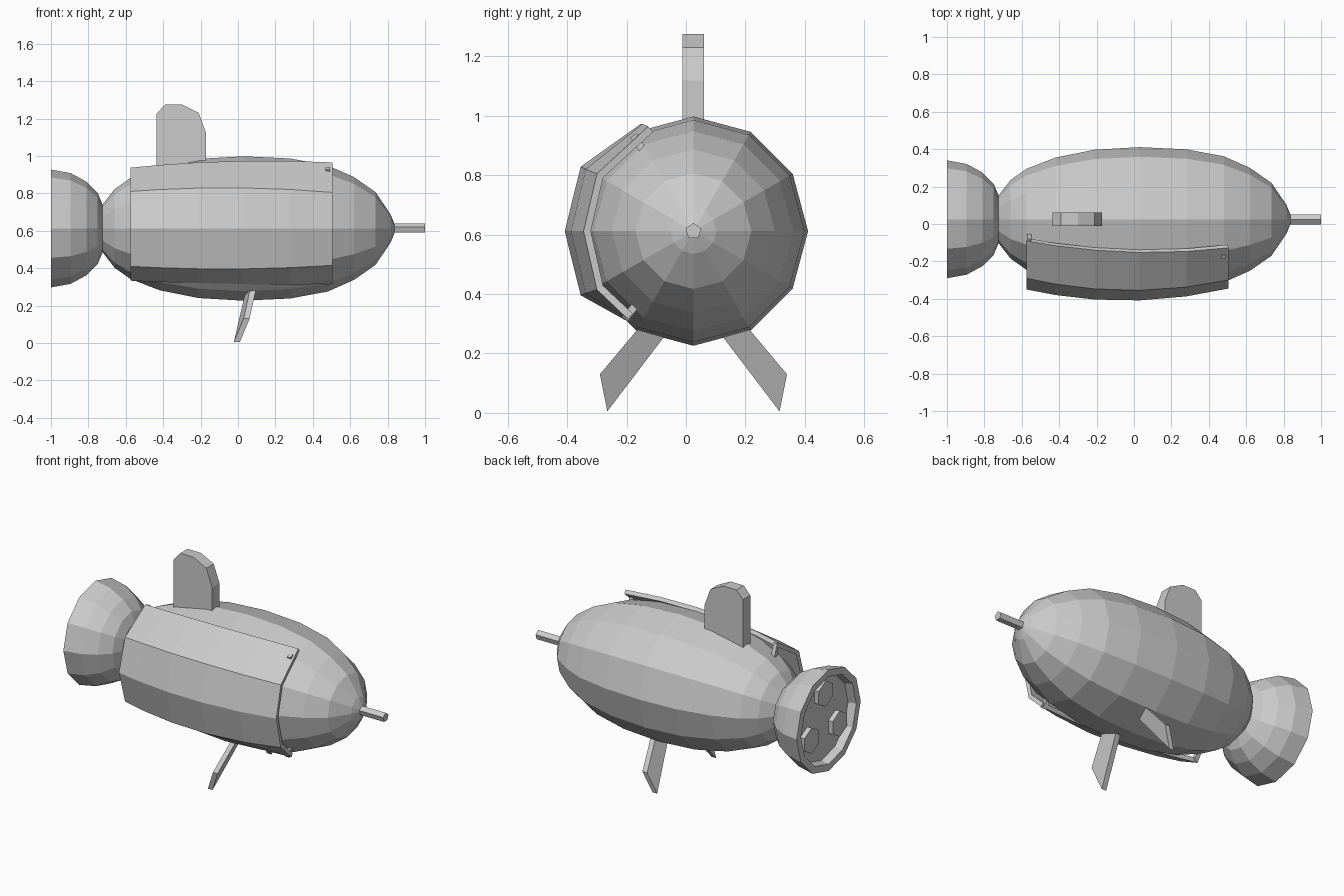
import bpy, bmesh
from math import sin, cos, tau, radians
from mathutils import Vector, Matrix

if "Cube" in bpy.data.objects:
    bpy.data.objects.remove(bpy.data.objects["Cube"])

YC, ZC = 0.025, 0.612          # main axis of the hull, running along x

grey = bpy.data.materials.new("hull grey")
grey.use_nodes = True
grey.diffuse_color = (0.6, 0.6, 0.6, 1)
grey.node_tree.nodes["Principled BSDF"].inputs["Base Color"].default_value = (0.6, 0.6, 0.6, 1)


def finish(name, bm):
    bmesh.ops.recalc_face_normals(bm, faces=bm.faces)
    mesh = bpy.data.meshes.new(name)
    bm.to_mesh(mesh)
    bm.free()
    mesh.materials.append(grey)
    obj = bpy.data.objects.new(name, mesh)
    bpy.context.collection.objects.link(obj)
    return obj


def lathe(name, profile, sides, y=YC, z=ZC, turn=90):
    """Faceted solid turned about the x direction from (x, radius) pairs."""
    bm = bmesh.new()
    rings = []
    for x, r in profile:
        angles = [radians(turn) + tau * i / sides for i in range(sides)]
        rings.append([bm.verts.new((x, y + r * cos(a), z + r * sin(a))) for a in angles])
    for a, b in zip(rings, rings[1:]):
        for i in range(sides):
            j = (i + 1) % sides
            bm.faces.new((a[i], a[j], b[j], b[i]))
    bm.faces.new(rings[0])
    bm.faces.new(rings[-1])
    return finish(name, bm)


def plate(name, points, offset):
    """Flat outline pushed along an offset to give it thickness."""
    bm = bmesh.new()
    face = bm.faces.new([bm.verts.new(p) for p in points])
    out = bmesh.ops.extrude_face_region(bm, geom=[face])["geom"]
    moved = [v for v in out if isinstance(v, bmesh.types.BMVert)]
    bmesh.ops.translate(bm, verts=moved, vec=offset)
    return finish(name, bm)


# Hull
lathe("hull", [(-0.73, 0.12), (-0.66, 0.21), (-0.575, 0.27), (-0.42, 0.33), (-0.21, 0.372),
               (0.03, 0.386), (0.28, 0.374), (0.48, 0.337), (0.62, 0.275), (0.735, 0.195),
               (0.815, 0.077), (0.842, 0.012)], 12)

# Exhaust bell with recessed floor
lathe("exhaust_bell", [(-0.71, 0.10), (-0.725, 0.13), (-0.75, 0.19), (-0.81, 0.25), (-0.895, 0.296),
                       (-1.0, 0.315), (-1.0, 0.272), (-0.95, 0.262)], 12)

# Three hexagonal thrusters inside the bell
for i in range(3):
    a = radians(90 + 120 * i)
    lathe(f"thruster_{i + 1}", [(-0.94, 0.08), (-0.98, 0.08)], 6,
          YC + 0.16 * cos(a), ZC + 0.16 * sin(a))

# Nose probe
lathe("nose_probe", [(0.8, 0.028), (1.0, 0.028)], 5)

# Top fin
fin = [(-0.435, 0.9), (-0.435, 1.225), (-0.39, 1.275), (-0.3, 1.275),
       (-0.21, 1.23), (-0.17, 1.12), (-0.17, 0.9)]
plate("top_fin", [(x, -0.011, z) for x, z in fin], (0, 0.072, 0))

# Swept legs, mirrored about the hull axis
leg = [(0.08, 0.125, 0.357), (0.064, 0.185, 0.285), (0.03, 0.315, 0.13),
       (-0.022, 0.29, 0.005), (0.055, 0.035, 0.34)]
for name, side in (("rear_leg", 1), ("front_leg", -1)):
    plate(name, [(x, YC + side * y, z) for x, y, z in leg], (0.032, 0, 0))

# Curved side shield, bulging in the middle
END_A = [(-0.09, 0.937), (-0.29, 0.81), (-0.35, 0.612), (-0.29, 0.41), (-0.14, 0.333)]
END_B = [(-0.127, 0.965), (-0.3, 0.805), (-0.345, 0.612), (-0.3, 0.415), (-0.195, 0.315)]
BULGE = [(-0.042, 0.021), (-0.06, 0.022), (-0.062, 0), (-0.06, -0.017), (-0.033, -0.009)]
bm = bmesh.new()
rows = []
for x in (-0.575, -0.42, -0.21, 0.03, 0.28, 0.505):
    t = (x + 0.575) / 1.08
    k = 4 * t * (1 - t)
    rows.append([bm.verts.new((x, *(Vector(a).lerp(Vector(b), t) + k * Vector(c))))
                 for a, b, c in zip(END_A, END_B, BULGE)])
for a, b in zip(rows, rows[1:]):
    for i in range(4):
        bm.faces.new((a[i], a[i + 1], b[i + 1], b[i]))
shield = finish("side_shield", bm)
# thickness goes toward the hull
outward = shield.data.polygons[1].normal.y < 0
solid = shield.modifiers.new("thickness", "SOLIDIFY")
solid.thickness = 0.025
solid.offset = -1 if outward else 1

# Pegs holding the shield corners to the hull
for i, (x, angle, radius) in enumerate([(-0.56, 110, 0.3), (-0.56, 238, 0.28),
                                        (0.48, 122, 0.34), (0.48, 232, 0.335)]):
    a = radians(angle)
    bm = bmesh.new()
    bmesh.ops.create_cube(bm, size=1, matrix=Matrix.Translation(
        (x, YC + radius * cos(a), ZC + radius * sin(a)))
        @ Matrix.Rotation(a, 4, "X") @ Matrix.Diagonal((0.025, 0.08, 0.025, 1)))
    finish(f"shield_peg_{i + 1}", bm)
